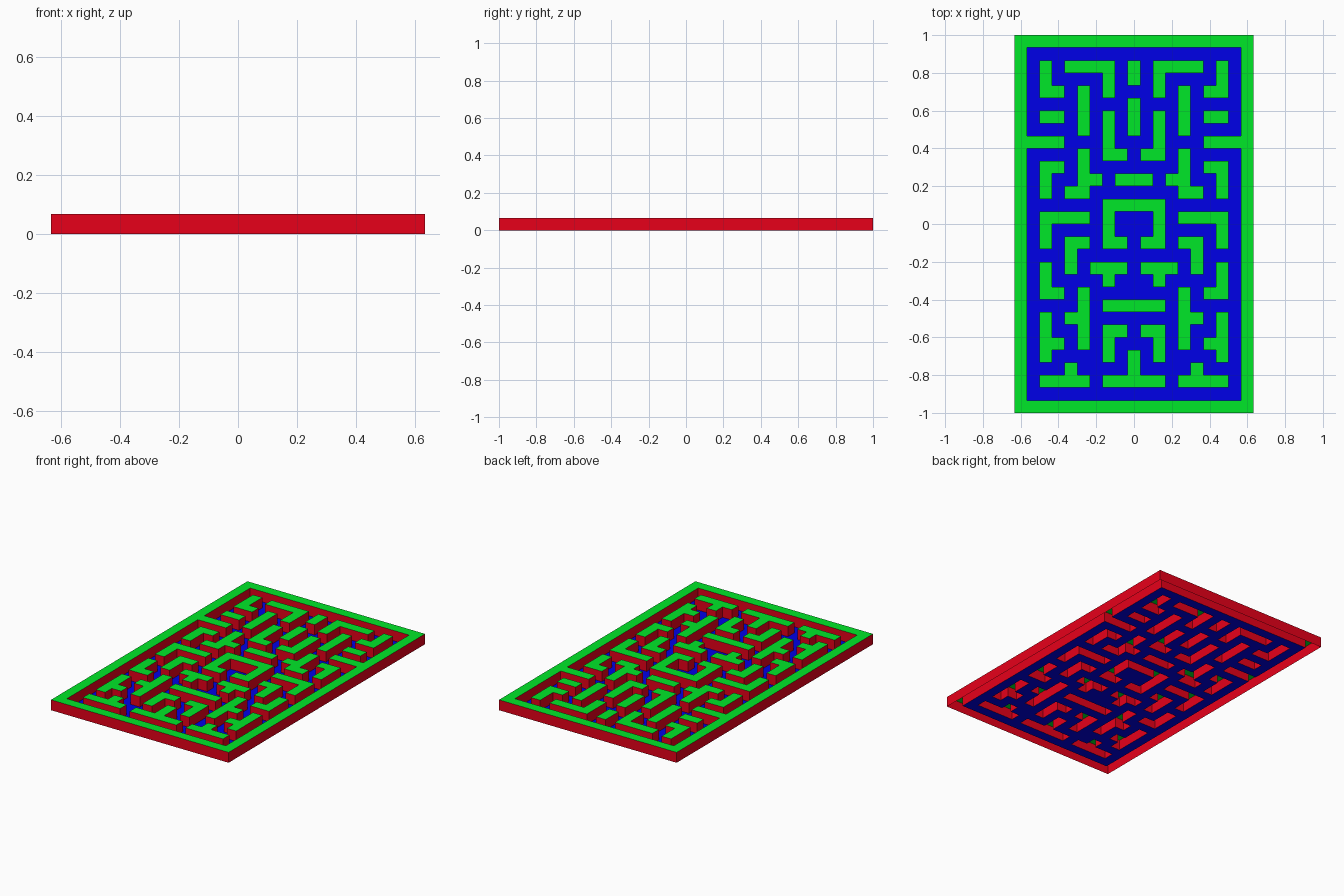
import bpy, bmesh

if "Cube" in bpy.data.objects:
    bpy.data.objects.remove(bpy.data.objects["Cube"])

CELL = 2 / 30          # 19 x 30 square cells
COLS, ROWS, H = 19, 30, 2 / 30

# Wall bars of the left half: across = (row, first col, last col)
ACROSS = [(2, 4, 7), (4, 2, 3), (6, 2, 3), (8, 0, 3), (9, 7, 8), (10, 2, 3),
          (11, 5, 6), (11, 8, 9), (12, 4, 5), (13, 7, 9), (14, 2, 5),
          (16, 4, 5), (16, 7, 8), (18, 6, 8), (20, 2, 3), (21, 7, 9),
          (22, 4, 5), (23, 7, 8), (24, 2, 3), (27, 2, 5), (27, 7, 9)]
# down = (col, first row, last row)
DOWN = [(2, 2, 4), (2, 10, 12), (2, 14, 16), (2, 18, 20), (2, 22, 25),
        (4, 16, 18), (4, 26, 27), (5, 4, 7), (5, 9, 12), (5, 20, 24),
        (7, 2, 4), (7, 6, 9), (7, 13, 16), (7, 18, 19), (7, 23, 25),
        (9, 2, 3), (9, 5, 7), (9, 25, 27)]

# Outer frame, then the bars, each mirrored to the right half
walls = {(c, r) for c in range(COLS) for r in range(ROWS)
         if c in (0, COLS - 1) or r in (0, ROWS - 1)}
walls |= {(c, r) for r, a, b in ACROSS for c in range(a, b + 1)}
walls |= {(c, r) for c, a, b in DOWN for r in range(a, b + 1)}
walls |= {(COLS - 1 - c, r) for c, r in walls}


def material(name, rgb):
    m = bpy.data.materials.new(name)
    m.diffuse_color = (*rgb, 1)
    m.use_nodes = True
    m.node_tree.nodes["Principled BSDF"].inputs["Base Color"].default_value = m.diffuse_color
    return m


def corner(c, r, z):
    return ((c - COLS / 2) * CELL, (ROWS / 2 - r) * CELL, z)


def build(name, quads, mat):
    bm = bmesh.new()
    for q in quads:
        bm.faces.new([bm.verts.new(p) for p in q])
    bmesh.ops.remove_doubles(bm, verts=bm.verts, dist=1e-4)
    me = bpy.data.meshes.new(name)
    bm.to_mesh(me)
    bm.free()
    me.materials.append(mat)
    bpy.context.collection.objects.link(bpy.data.objects.new(name, me))


floor, tops, sides = [], [], []
for r in range(ROWS):
    for c in range(COLS):
        wall = (c, r) in walls
        z = H if wall else 0
        ring = [(c, r + 1), (c + 1, r + 1), (c + 1, r), (c, r)]
        (tops if wall else floor).append([corner(*p, z) for p in ring])
        if not wall:
            continue
        # upright faces wherever a wall cell meets a path or the outside
        for i, (dc, dr) in enumerate([(0, 1), (1, 0), (0, -1), (-1, 0)]):
            if (c + dc, r + dr) not in walls:
                a, b = ring[i], ring[(i + 1) % 4]
                sides.append([corner(*a, 0), corner(*b, 0),
                              corner(*b, H), corner(*a, H)])

# Path floor, hollow wall caps and wall sides
build("path_floor", floor, material("blue", (0.0, 0.0, 0.8)))
build("wall_tops", tops, material("green", (0.0, 0.8, 0.022)))
build("wall_sides", sides, material("red", (0.8, 0.0, 0.01)))
